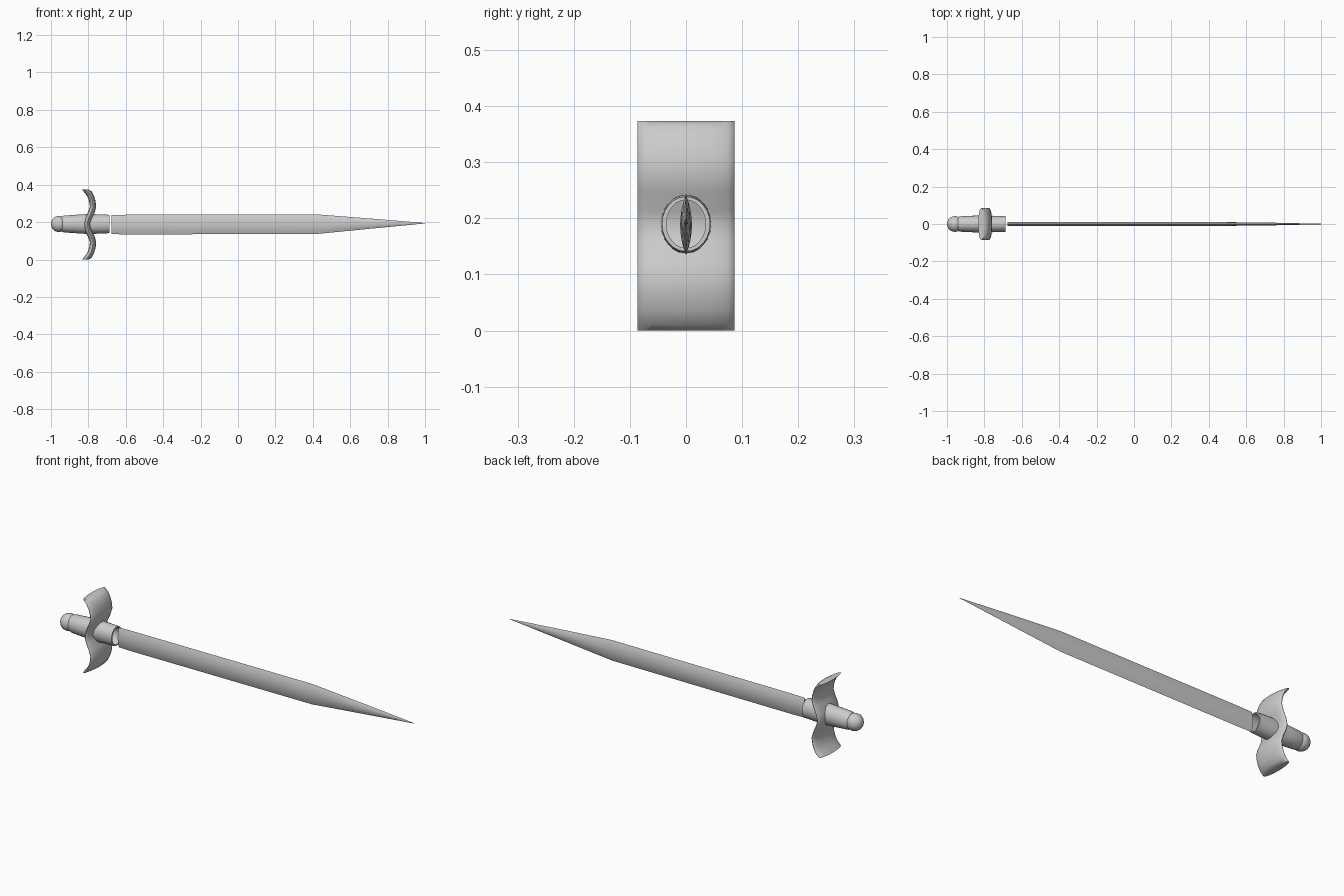
import bpy, bmesh, math
from mathutils import Vector

if "Cube" in bpy.data.objects:
    bpy.data.objects.remove(bpy.data.objects["Cube"])

ZC = 0.193  # height of the sword's long axis


def loft(name, rings):
    """Skin a list of equal-length point rings and cap both ends."""
    bm = bmesh.new()
    loops = [[bm.verts.new(p) for p in ring] for ring in rings]
    n = len(loops[0])
    for a, b in zip(loops, loops[1:]):
        for i in range(n):
            j = (i + 1) % n
            bm.faces.new((a[i], a[j], b[j], b[i]))
    bm.faces.new(loops[0])
    bm.faces.new(loops[-1])
    bmesh.ops.recalc_face_normals(bm, faces=bm.faces)
    me = bpy.data.meshes.new(name)
    bm.to_mesh(me)
    bm.free()
    ob = bpy.data.objects.new(name, me)
    bpy.context.collection.objects.link(ob)
    bpy.ops.object.select_all(action='DESELECT')
    ob.select_set(True)
    bpy.context.view_layer.objects.active = ob
    bpy.ops.object.shade_smooth_by_angle(angle=math.radians(35))
    return ob


def ellipse(x, ry, rz, n=24, z=ZC):
    return [(x, ry * math.cos(2 * math.pi * i / n),
             z + rz * math.sin(2 * math.pi * i / n)) for i in range(n)]


# blade: thin lens section, parallel then tapering to a point
def lens(x, ry, rz, z):
    half = [(1 - (k / 4) ** 2, k / 4) for k in range(-4, 5)]
    pts = half + [(-y, h) for y, h in reversed(half[1:-1])]
    return [(x, y * ry, z + h * rz) for y, h in pts]


loft("blade", [lens(-0.675, 0.0105, 0.051, 0.19),
               lens(-0.60, 0.0105, 0.0525, 0.19),
               lens(0.42, 0.0105, 0.0525, 0.192),
               lens(0.70, 0.008, 0.028, 0.195),
               lens(1.0, 0.0015, 0.001, 0.197)])

# grip: oval sleeve, hollow at the blade end as far as the guard
loft("grip", [ellipse(x, ry, rz) for x, ry, rz in (
    (-0.94, 0.037, 0.041), (-0.93, 0.041, 0.045), (-0.87, 0.044, 0.049),
    (-0.81, 0.045, 0.053), (-0.75, 0.044, 0.052), (-0.688, 0.043, 0.049),
    (-0.688, 0.035, 0.043), (-0.80, 0.036, 0.044))])

# pommel: rounded knob
loft("pommel", [ellipse(-0.957 - 0.043 * math.cos(t), 0.042 * math.sin(t),
                        0.043 * math.sin(t))
                for t in [math.pi * (0.02 + 0.96 * k / 12) for k in range(13)]])

# guard: wide flattened oval swept along a wavy path
half = [(-0.807, 0.0), (-0.800, 0.03), (-0.784, 0.065), (-0.775, 0.095),
        (-0.778, 0.12), (-0.785, 0.145), (-0.797, 0.168), (-0.816, 0.187)]
path = [(x, -d) for x, d in reversed(half[1:])] + half
path = [Vector((x, 0, 0.19 + d)) for x, d in path]
rings = []
for k, c in enumerate(path):
    t = (path[min(k + 1, len(path) - 1)] - path[max(k - 1, 0)]).normalized()
    if k in (0, len(path) - 1):
        t = Vector((0, 0, 1))  # level end cuts
    nrm = Vector((t.z, 0, -t.x))
    rings.append([c + nrm * 0.017 * math.cos(a) + Vector((0, 0.086 * math.sin(a), 0))
                  for a in [2 * math.pi * i / 24 for i in range(24)]])
guard = loft("guard", rings)

# rest the lower guard tip on the ground
low = min(v.co.z for v in guard.data.vertices)
for ob in bpy.data.objects:
    ob.location.z -= low
